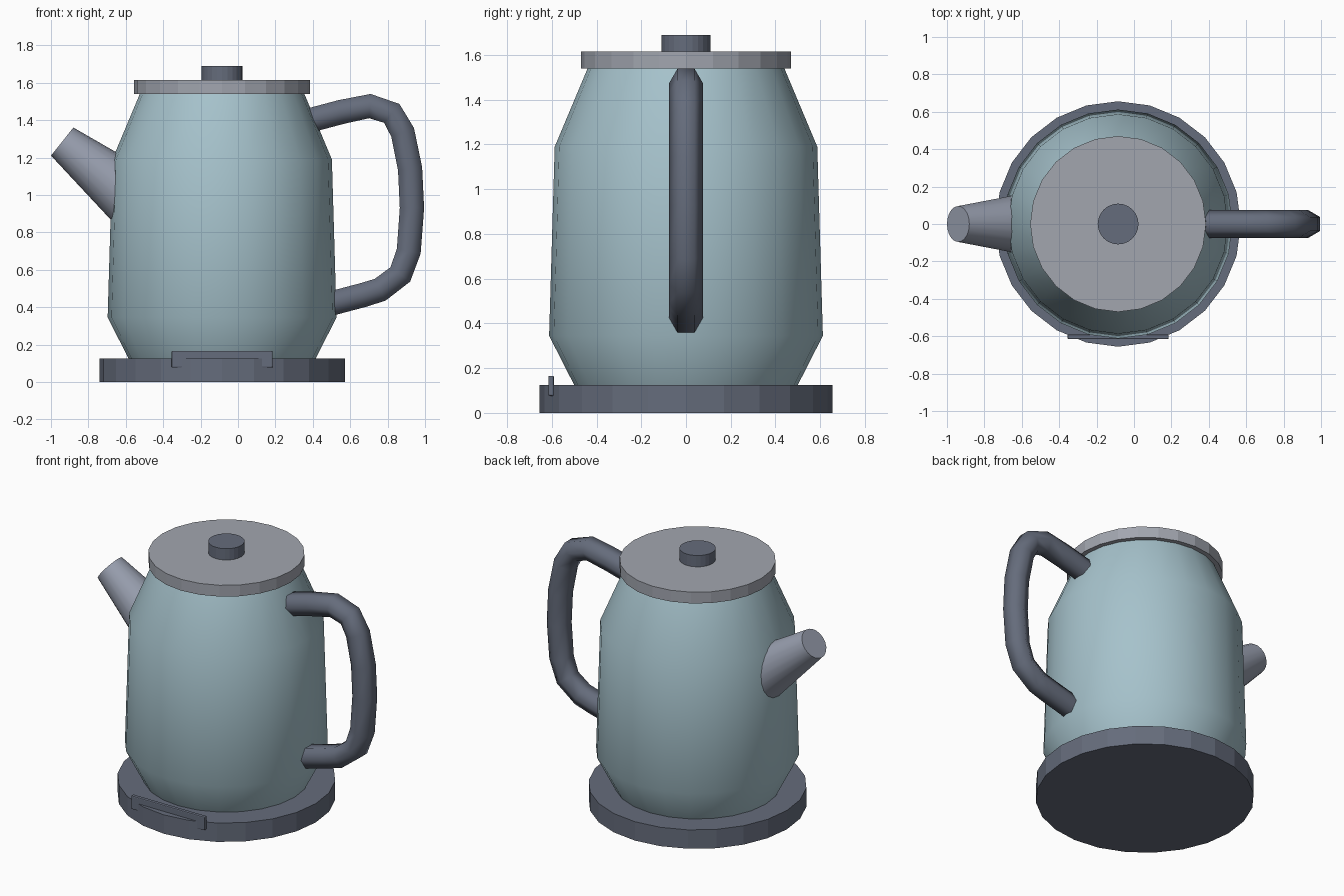
import bpy, bmesh
from math import sin, cos, pi, radians
from mathutils import Vector, Matrix

if "Cube" in bpy.data.objects:
    bpy.data.objects.remove(bpy.data.objects["Cube"])

CX = -0.085  # axis of the round parts


def material(name, rgb):
    m = bpy.data.materials.new(name)
    m.diffuse_color = (*rgb, 1)
    m.use_nodes = True
    m.node_tree.nodes["Principled BSDF"].inputs["Base Color"].default_value = m.diffuse_color
    return m


BLUE = material("pale_blue", (0.38, 0.54, 0.60))
DARK = material("slate", (0.13, 0.15, 0.20))
LIGHT = material("light_grey", (0.36, 0.38, 0.43))
MID = material("mid_grey", (0.31, 0.34, 0.42))


def skin(name, rings, mat, smooth_angle=None):
    """Join rings of points into a closed, capped solid."""
    bm = bmesh.new()
    loops = [[bm.verts.new(p) for p in ring] for ring in rings]
    n = len(loops[0])
    for a, b in zip(loops, loops[1:]):
        for i in range(n):
            j = (i + 1) % n
            bm.faces.new((a[i], a[j], b[j], b[i]))
    bm.faces.new(loops[0][::-1])
    bm.faces.new(loops[-1])
    bmesh.ops.recalc_face_normals(bm, faces=bm.faces)
    me = bpy.data.meshes.new(name)
    bm.to_mesh(me)
    bm.free()
    me.materials.append(mat)
    ob = bpy.data.objects.new(name, me)
    bpy.context.collection.objects.link(ob)
    if smooth_angle:
        bpy.ops.object.select_all(action='DESELECT')
        ob.select_set(True)
        bpy.context.view_layer.objects.active = ob
        bpy.ops.object.shade_smooth_by_angle(angle=radians(smooth_angle))
    return ob


def circle(centre, r, n, u, v):
    return [centre + r * (cos(2 * pi * i / n) * u + sin(2 * pi * i / n) * v)
            for i in range(n)]


def lathe(name, profile, mat, n=24, smooth_angle=None):
    X, Y = Vector((1, 0, 0)), Vector((0, 1, 0))
    return skin(name, [circle(Vector((CX, 0, z)), r, n, X, Y) for r, z in profile],
                mat, smooth_angle)


# Base, body, lid and knob
lathe("base", [(0.656, 0), (0.656, 0.125)], DARK)
lathe("body", [(0.50, 0.125), (0.612, 0.345), (0.587, 1.19), (0.44, 1.54)], BLUE,
      smooth_angle=50)
lathe("lid", [(0.47, 1.54), (0.47, 1.615)], LIGHT)
lathe("lid_knob", [(0.109, 1.615), (0.109, 1.69)], DARK)

# Spout: cone tilted up and out, sunk into the body
tip, axis = Vector((-0.94, 0, 1.285)), Vector((0.783, 0, -0.622))
side, up = Vector((0, 1, 0)), Vector((0.622, 0, 0.783))
skin("spout", [circle(tip, 0.096, 20, side, up),
               circle(tip + 0.5 * axis, 0.171, 20, side, up)], MID, 40)

# Handle: six-sided tube swept along a path
path = [Vector((x, 0, z)) for x, z in (
    (0.37, 1.395), (0.55, 1.443), (0.705, 1.475), (0.822, 1.436), (0.88, 1.335),
    (0.92, 1.14), (0.93, 0.93), (0.913, 0.70), (0.868, 0.575), (0.76, 0.493),
    (0.67, 0.465), (0.50, 0.42))]
rings = []
for i, p in enumerate(path):
    t_in = (p - path[i - 1]).normalized() if i else None
    t_out = (path[i + 1] - p).normalized() if i < len(path) - 1 else None
    t = ((t_in or t_out) + (t_out or t_in)).normalized()
    rings.append(circle(p, 0.075, 6, side, t.cross(side)))
skin("handle", rings, DARK, 65)

# Switch strip: thin bar half sunk into the front of the base
bm = bmesh.new()
bmesh.ops.create_cube(bm, size=1, matrix=Matrix.Translation((CX, -0.603, 0.121))
                      @ Matrix.Diagonal((0.54, 0.025, 0.09, 1)))
bmesh.ops.bevel(bm, geom=bm.edges[:], offset=0.006, segments=2, affect='EDGES',
                profile=0.5)
me = bpy.data.meshes.new("switch_strip")
bm.to_mesh(me)
bm.free()
me.materials.append(DARK)
bpy.context.collection.objects.link(bpy.data.objects.new("switch_strip", me))
